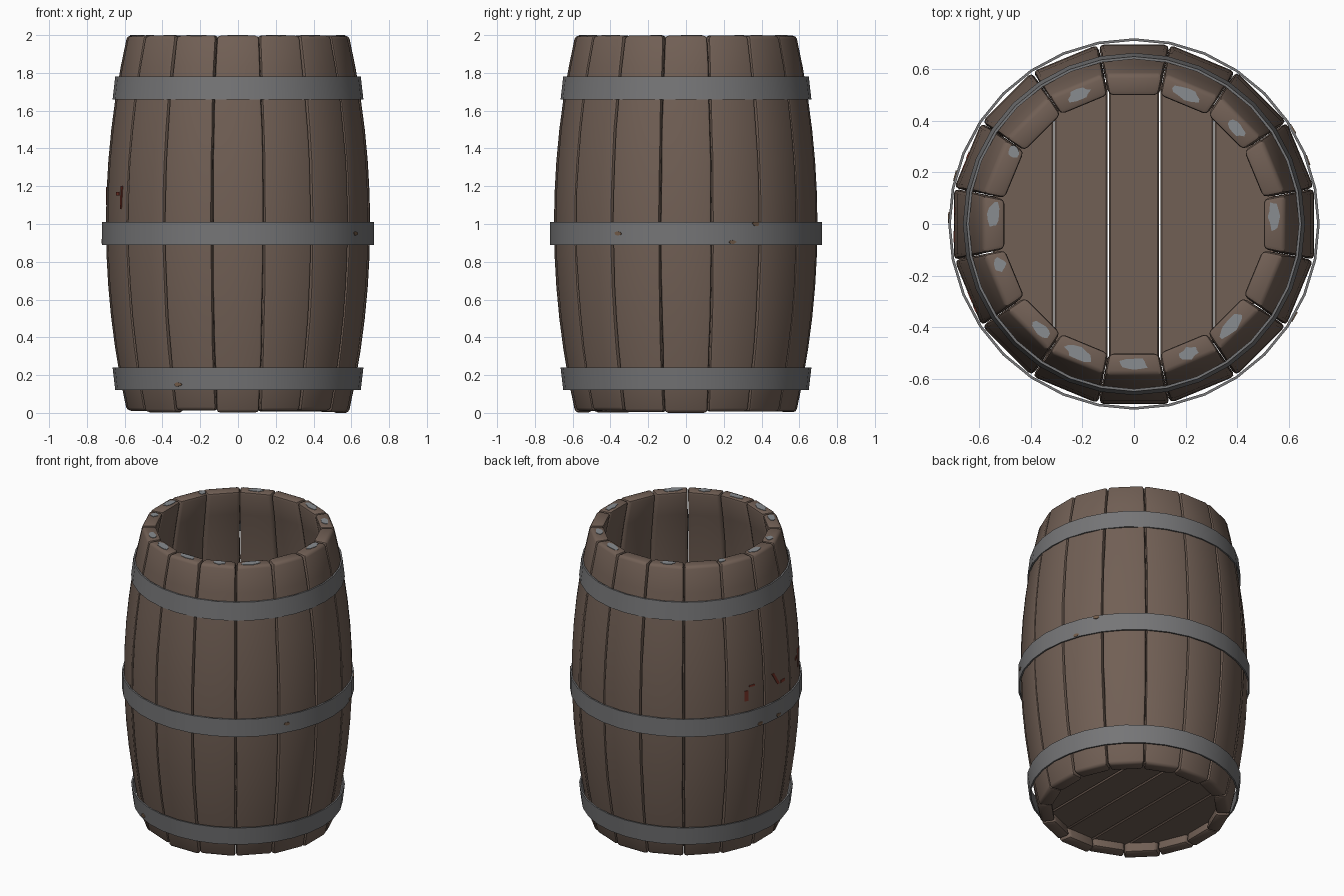
import bpy, bmesh, math, random
from mathutils import Vector

if "Cube" in bpy.data.objects:
    bpy.data.objects.remove(bpy.data.objects["Cube"])

random.seed(4)
N = 16                      # staves
STEP = 2 * math.pi / N


def material(name, rgb):
    m = bpy.data.materials.new(name)
    m.diffuse_color = (*rgb, 1)
    m.use_nodes = True
    m.node_tree.nodes["Principled BSDF"].inputs["Base Color"].default_value = m.diffuse_color
    return m


WOOD = material("brown wood", (0.165, 0.115, 0.090))
METAL = material("grey iron", (0.18, 0.18, 0.185))
CHIP = material("pale grey wear", (0.25, 0.265, 0.28))
RED = material("faded red paint", (0.19, 0.035, 0.022))
RUST = material("rust brown", (0.17, 0.105, 0.065))


def finish(bm, name, mat, angle=35):
    bmesh.ops.recalc_face_normals(bm, faces=bm.faces)
    me = bpy.data.meshes.new(name)
    bm.to_mesh(me)
    bm.free()
    ob = bpy.data.objects.new(name, me)
    bpy.context.collection.objects.link(ob)
    me.materials.append(mat)
    bpy.ops.object.select_all(action='DESELECT')
    ob.select_set(True)
    bpy.context.view_layer.objects.active = ob
    bpy.ops.object.shade_smooth_by_angle(angle=math.radians(angle))
    return ob


def outer(z):
    return 0.70 - 0.113 * (z - 1) ** 2


def bevel_sharp(bm, width, segments):
    bm.normal_update()
    edges = [e for e in bm.edges if e.calc_face_angle(0) > math.radians(45)]
    bmesh.ops.bevel(bm, geom=edges, offset=width, segments=segments,
                    profile=0.5, affect='EDGES', clamp_overlap=True)


# Staves: bowed tapering boards with softened edges
bm = bmesh.new()
for i in range(N):
    a = i * STEP
    rad = Vector((math.cos(a), math.sin(a), 0))
    tan = Vector((-math.sin(a), math.cos(a), 0))
    z0, z1 = random.uniform(0, 0.015), 1.997
    if i == 0:
        z0 = 0
    drop = random.uniform(0, 0.004)
    rows = []
    for k in range(13):
        z = z0 + (z1 - z0) * k / 12
        ro = outer(z) - drop
        ri = ro - 0.087
        j = [random.uniform(0, 0.004) for _ in range(2)]
        t = math.tan(STEP / 2)
        row = [(ri, -ri * t + j[0]), (ro, -ro * t + j[0]),
               (ro, ro * t - j[1]), (ri, ri * t - j[1])]
        rows.append([bm.verts.new(rad * r + tan * s + Vector((0, 0, z))) for r, s in row])
    for p, q in zip(rows, rows[1:]):
        for s in range(4):
            n = (s + 1) % 4
            bm.faces.new((p[s], p[n], q[n], q[s]))
    bm.faces.new(rows[0])
    bm.faces.new(rows[-1])
bmesh.ops.recalc_face_normals(bm, faces=bm.faces)
bevel_sharp(bm, 0.018, 2)
finish(bm, "staves", WOOD, 40)

# Floor: five planks trimmed to a disc
cuts = [-0.555, -0.31, -0.10, 0.10, 0.31, 0.555]
bm = bmesh.new()
R = 0.56
for xa, xb in zip(cuts, cuts[1:]):
    xs = [xa + 0.002 + (xb - xa - 0.004) * k / 6 for k in range(7)]
    outline = [(x, -math.sqrt(R * R - x * x)) for x in xs]
    outline += [(x, -y) for x, y in reversed(outline)]
    low = [bm.verts.new((x, y, 0.07)) for x, y in outline]
    top = [bm.verts.new((x, y, 0.13)) for x, y in outline]
    bm.faces.new(low)
    bm.faces.new(top)
    for s in range(len(low)):
        n = (s + 1) % len(low)
        bm.faces.new((low[s], low[n], top[n], top[s]))
bmesh.ops.recalc_face_normals(bm, faces=bm.faces)
bevel_sharp(bm, 0.006, 1)
finish(bm, "floor_planks", WOOD)


# Iron hoops: thin slightly conical bands
def hoop(name, za, ra, zb, rb, sides=32, thick=0.01):
    bm = bmesh.new()
    prof = [(ra, za), (rb, zb), (rb - thick, zb), (ra - thick, za)]
    rings = []
    for i in range(sides):
        a = 2 * math.pi * i / sides
        rings.append([bm.verts.new((r * math.cos(a), r * math.sin(a), z)) for r, z in prof])
    for i in range(sides):
        p, q = rings[i], rings[(i + 1) % sides]
        for s in range(4):
            n = (s + 1) % 4
            bm.faces.new((p[s], p[n], q[n], q[s]))
    finish(bm, name, METAL)


hoop("lower_hoop", 0.12, 0.650, 0.24, 0.664)
hoop("middle_hoop", 0.89, 0.721, 1.01, 0.721)
hoop("upper_hoop", 1.66, 0.664, 1.78, 0.650)


# Painted patches: thin irregular plates
def plate(bm, centre, u, v, w, points, thick=0.003):
    lo = [bm.verts.new(centre + u * x + v * y - w * thick) for x, y in points]
    hi = [bm.verts.new(centre + u * x + v * y + w * thick) for x, y in points]
    bm.faces.new(lo)
    bm.faces.new(hi)
    for s in range(len(lo)):
        n = (s + 1) % len(lo)
        bm.faces.new((lo[s], lo[n], hi[n], hi[s]))


def blob(hu, hv, n=12):
    out = []
    for k in range(n):
        a = 2 * math.pi * k / n
        f = random.uniform(0.75, 1.1)
        out.append((hu * f * math.cos(a), hv * f * math.sin(a)))
    return out


UP = Vector((0, 0, 1))


def frame(deg):
    a = math.radians(deg)
    return (Vector((math.cos(a), math.sin(a), 0)), Vector((-math.sin(a), math.cos(a), 0)))


# Worn spots on the stave tops: (angle, half length)
bm = bmesh.new()
for deg, size in [(113, .05), (68, .06), (43, .04), (3, .06), (314, .07), (293, .04),
                  (270, .06), (247, .06), (229, .045), (197, .03), (176, .055), (149, .025)]:
    rad, tan = frame(deg)
    plate(bm, rad * 0.545 + UP * 1.997, tan, rad, UP, blob(size, 0.025))
finish(bm, "worn_rim_spots", CHIP)

# Abstract red paint flecks on the left and back-left staves
bm = bmesh.new()
for deg, z, hu, hv, lean in [(157.5, 1.11, .014, .035, 0), (161, 1.17, .02, .006, 0),
                             (178, 1.15, .012, .045, -.03), (184, 1.11, .022, .009, 0),
                             (208, 1.14, .009, .06, 0.005), (204, 1.16, .022, .009, 0)]:
    a = round(deg / 22.5) * 22.5
    rad, tan = frame(a)
    shift = 0.7 * math.tan(math.radians(deg - a))
    pts = [(-hu - lean, -hv), (hu - lean, -hv), (hu + lean, hv), (-hu + lean, hv)]
    plate(bm, rad * (outer(z) - 0.0015) + tan * shift + UP * z, tan, UP, rad, pts)
finish(bm, "red_paint_flecks", RED)

# Small rust spots on the hoops: (angle, radius, height)
bm = bmesh.new()
for deg, r, z in [(241, .655, .15), (20, .719, .905), (31, .719, 1.0),
                  (165, .719, .905), (178, .719, .91), (330, .719, .95)]:
    rad, tan = frame(deg)
    plate(bm, rad * r + UP * z, tan, UP, rad, blob(.022, .012, 9))
finish(bm, "rust_spots", RUST)
